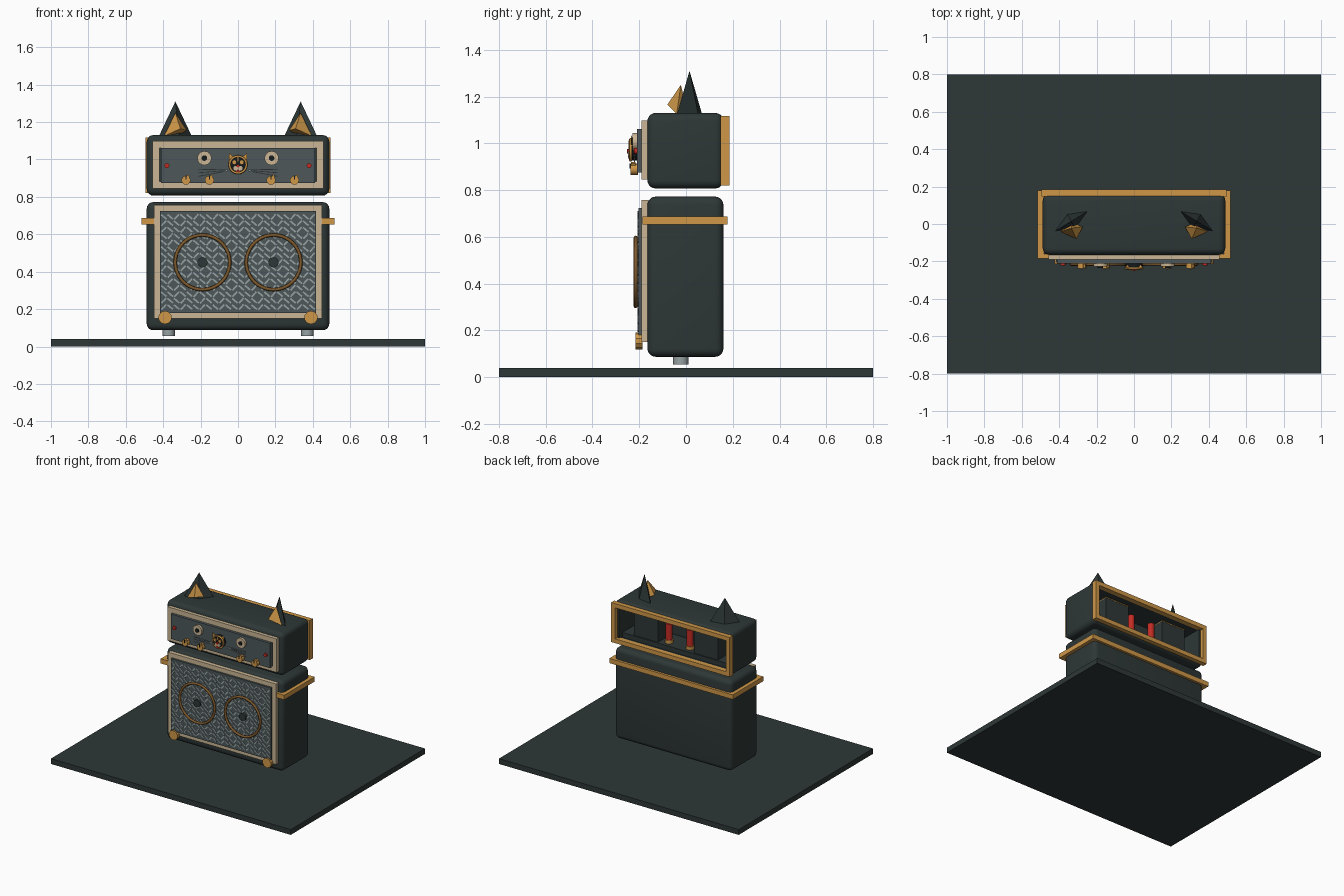
import bpy, bmesh, math
from mathutils import Matrix, Vector

if "Cube" in bpy.data.objects:
    bpy.data.objects.remove(bpy.data.objects["Cube"])


def mat(name, *rgb):
    m = bpy.data.materials.new(name)
    m.diffuse_color = (*rgb, 1)
    m.use_nodes = True
    m.node_tree.nodes["Principled BSDF"].inputs["Base Color"].default_value = m.diffuse_color
    return m


DARK = mat("dark_slate", .027, .039, .038)
GOLD = mat("gold", .62, .31, .065)
CREAM = mat("cream", .60, .47, .30)
GREY = mat("panel_grey", .075, .097, .10)
STRAND = mat("light_grey", .31, .36, .37)
RED = mat("red", .55, .025, .018)
BROWN = mat("brown", .21, .10, .025)
BLACK = mat("black", .008, .01, .011)


def finish(bm, name, material, smooth=False):
    bmesh.ops.recalc_face_normals(bm, faces=bm.faces)
    me = bpy.data.meshes.new(name)
    bm.to_mesh(me)
    bm.free()
    me.materials.append(material)
    ob = bpy.data.objects.new(name, me)
    bpy.context.collection.objects.link(ob)
    if smooth:
        bpy.ops.object.select_all(action='DESELECT')
        ob.select_set(True)
        bpy.context.view_layer.objects.active = ob
        bpy.ops.object.shade_smooth_by_angle(angle=math.radians(35))
    return ob


def add_box(bm, x, y, z, rot=0):
    """Box from (min, max) ranges, optionally turned about y."""
    c = Vector((sum(x) / 2, sum(y) / 2, sum(z) / 2))
    s = (x[1] - x[0], y[1] - y[0], z[1] - z[0], 1)
    m = Matrix.Translation(c) @ Matrix.Rotation(rot, 4, 'Y') @ Matrix.Diagonal(s)
    return bmesh.ops.create_cube(bm, size=1, matrix=m)


def box(name, material, x, y, z, rot=0):
    bm = bmesh.new()
    add_box(bm, x, y, z, rot)
    return finish(bm, name, material)


def frame(name, material, hx, z, y, w):
    """Rectangular frame facing the front."""
    bm = bmesh.new()
    for zz in ((z[0], z[0] + w), (z[1] - w, z[1])):
        add_box(bm, (-hx, hx), y, zz)
    for xx in ((-hx, -hx + w), (hx - w, hx)):
        add_box(bm, xx, y, (z[0] + w, z[1] - w))
    return finish(bm, name, material)


def disc(name, material, x, z, r, y, seg=20, r2=None):
    """Cylinder pointing to the front, from y[1] (back) to y[0] (front)."""
    bm = bmesh.new()
    m = Matrix.Translation((x, sum(y) / 2, z)) @ Matrix.Rotation(math.pi / 2, 4, 'X')
    bmesh.ops.create_cone(bm, cap_ends=True, segments=seg, radius1=r,
                          radius2=r if r2 is None else r2, depth=y[1] - y[0], matrix=m)
    return finish(bm, name, material, True)


def post(name, material, x, y, r, z):
    bm = bmesh.new()
    bmesh.ops.create_cone(bm, cap_ends=True, segments=20, radius1=r, radius2=r, depth=z[1] - z[0],
                          matrix=Matrix.Translation((x, y, sum(z) / 2)))
    return finish(bm, name, material, True)


def ring(name, material, x, y, z, R, r):
    bpy.ops.mesh.primitive_torus_add(location=(x, y, z), rotation=(math.pi / 2, 0, 0), major_radius=R,
                                     minor_radius=r, major_segments=40, minor_segments=8)
    ob = bpy.context.object
    ob.name = name
    ob.data.materials.append(material)
    bpy.ops.object.shade_smooth()


def shell(name, z, hollow=False):
    """Rounded case; the hollow one has a cavity in its back."""
    bm = bmesh.new()
    add_box(bm, (-.488, .488), (-.165, .16), z)
    bmesh.ops.bevel(bm, geom=bm.edges[:], offset=.035, segments=5, profile=.5, affect='EDGES')
    if hollow:
        bm.normal_update()
        back = max(bm.faces, key=lambda f: f.normal.y * f.calc_area())
        bmesh.ops.inset_region(bm, faces=[back], thickness=.01)
        bmesh.ops.translate(bm, vec=(0, -.22, 0),
                            verts=[v for g in [bmesh.ops.extrude_face_region(bm, geom=[back])]
                                   for v in g['geom'] if isinstance(v, bmesh.types.BMVert)])
        if back.is_valid:
            bmesh.ops.delete(bm, geom=[back], context='FACES_ONLY')
    finish(bm, name, DARK, True)


def solid(name, material, pts):
    bm = bmesh.new()
    for p in pts:
        bm.verts.new(p)
    bmesh.ops.convex_hull(bm, input=bm.verts)
    finish(bm, name, material)


# Floor slab and the two cases
box("floor_slab", DARK, (-1, 1), (-.8, .8), (0, .04))
shell("speaker_cabinet", (.087, .772))
shell("amp_head", (.807, 1.13), True)

# Cabinet front: frame, grille and woven strands
frame("cabinet_trim", CREAM, .45, (.15, .757), (-.19, -.16), .034)
box("grille_cloth", GREY, (-.418, .418), (-.204, -.165), (.18, .724))
bm = bmesh.new()
p = .0345
for i in range(24):
    for j in range(15):
        cx, cz = (i - 11.5) * p, .452 + (j - 7) * p
        a = math.radians(40 if (i + j // 2) % 3 else -48)
        add_box(bm, (cx - .019, cx + .019), (-.207, -.203), (cz - .0045, cz + .0045), a)
finish(bm, "grille_weave", STRAND)

# Gold band around the cabinet
bm = bmesh.new()
for yy in ((-.185, -.16), (.155, .178)):
    add_box(bm, (-.515, .515), yy, (.653, .688))
for xx in ((-.515, -.48), (.48, .515)):
    add_box(bm, xx, (-.16, .155), (.653, .688))
finish(bm, "cabinet_band", GOLD)

# Head front panel and rear frame
frame("head_trim", CREAM, .456, (.845, 1.098), (-.19, -.16), .036)
box("control_panel", GREY, (-.413, .413), (-.21, -.165), (.875, 1.062))
frame("rear_frame", GOLD, .494, (.82, 1.118), (.148, .185), .032)

# Inside the head
box("chassis", DARK, (-.44, .44), (-.05, .13), (.845, .885))
for s in (-1, 1):
    post("tube", RED, s * .0875, .075, .024, (.9, 1.03))
    post("tube_socket", GOLD, s * .0875, .075, .029, (.885, .91))
    box("transformer", DARK, (s * .25 - .1, s * .25 + .1), (-.02, .12), (.885, 1.06))
    box("transformer_cap", GOLD, (s * .25 - .1, s * .25 + .1), (-.02, .122), (1.06, 1.067))

# Paired parts
for s in (-1, 1):
    # Speakers, corner studs and feet
    ring("speaker_ring", BROWN, s * .19, -.215, .45, .146, .009)
    disc("speaker_cap", DARK, s * .19, .45, .027, (-.22, -.2))
    disc("corner_stud", GOLD, s * .39, .155, .036, (-.215, -.185), 10)
    post("foot", STRAND, s * .371, -.022, .033, (.055, .1))
    # Eye dials and lamps
    disc("eye_dial", CREAM, s * .18, 1.007, .038, (-.228, -.205), 14)
    disc("eye_pupil", BLACK, s * .18, 1.007, .015, (-.234, -.226), 12)
    disc("lamp", RED, s * .38, .967, .013, (-.222, -.205), 12)
    # Paw knobs with a dark slot
    for x in (.165, .29):
        x = s * x + .012
        disc("paw_knob", GOLD, x, .889, .024, (-.238, -.205), 14)
        box("knob_slot", BLACK, (x - .003, x + .003), (-.242, -.237), (.893, .914))
        box("knob_pointer", GOLD, (x + .004, x + .016), (-.236, -.215), (.895, .918), .4)
    # Outer and inner ears
    c, long, thin = Vector((s * .335, .015)), Vector((-s * .09, .055)), Vector((-s * .022, -.038))
    base = [c + long, c + thin, c - long, c - thin]
    solid("ear", DARK, [(q.x, q.y, 1.12) for q in base] + [(c.x, c.y, 1.31)])
    solid("inner_ear", GOLD, [(s * .335, -.022, 1.25), (s * .395, -.04, 1.125), (s * .308, -.08, 1.165),
                              (s * .273, -.015, 1.155), (s * .335, .01, 1.125)])
    # Face details
    solid("face_ear", GOLD, [(s * .02, -.235, 1.01), (s * .05, -.235, .985), (s * .047, -.235, 1.035),
                             (s * .035, -.215, 1.0)])
    disc("face_eye", GOLD, s * .02, .985, .011, (-.247, -.24), 10)
    disc("face_cheek", CREAM, s * .012, .953, .013, (-.248, -.24), 10)
    for k in (-1, 0, 1):
        xs = sorted((s * .055, s * .215))
        z = .935 + k * .011
        box("whisker", STRAND, xs, (-.222, -.219), (z - .002, z + .002), s * (.08 - k * .1))

# Face badge in the centre
disc("face_disc", BLACK, 0, .972, .046, (-.24, -.205), 20)
ring("face_rim", GOLD, 0, -.237, .972, .045, .006)
disc("face_nose", RED, 0, .966, .009, (-.252, -.24), 8)
box("face_mouth", RED, (-.012, .012), (-.247, -.238), (.932, .94))
box("face_stripe", GOLD, (-.004, .004), (-.246, -.238), (.99, 1.012))
